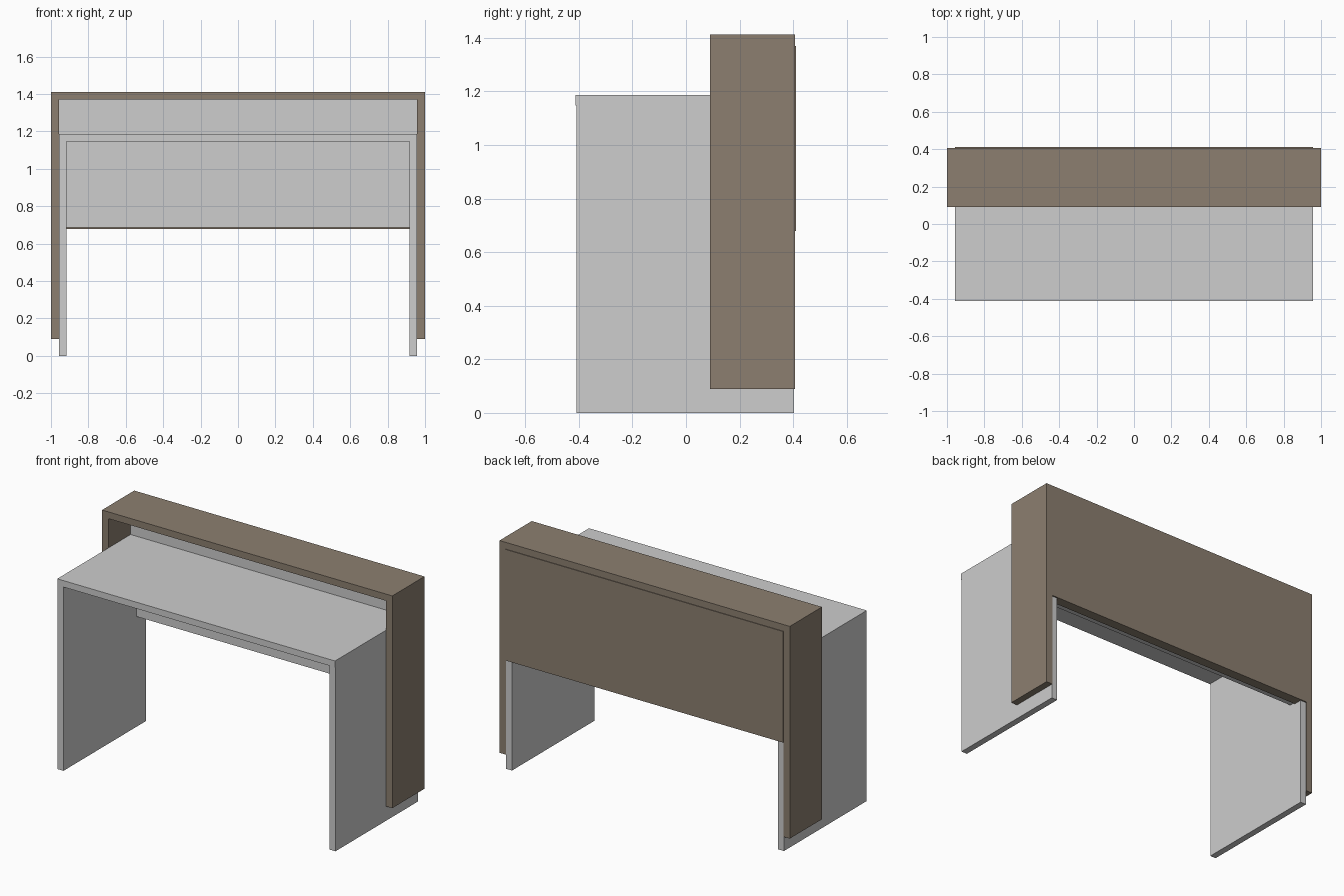
import bpy
import bmesh

if "Cube" in bpy.data.objects:
    bpy.data.objects.remove(bpy.data.objects["Cube"])


def make_material(name, rgb):
    mat = bpy.data.materials.new(name)
    mat.diffuse_color = (*rgb, 1.0)
    mat.use_nodes = True
    mat.node_tree.nodes["Principled BSDF"].inputs["Base Color"].default_value = mat.diffuse_color
    return mat


GREY = make_material("light grey laminate", (0.61, 0.61, 0.61))
BROWN = make_material("taupe brown laminate", (0.262, 0.212, 0.162))


def add_board(name, x, y, z, mat):
    """Flat board spanning the (min, max) ranges x, y and z."""
    bm = bmesh.new()
    bmesh.ops.create_cube(bm, size=1)
    for v in bm.verts:
        for i, (lo, hi) in enumerate((x, y, z)):
            v.co[i] = hi if v.co[i] > 0 else lo
    mesh = bpy.data.meshes.new(name)
    bm.to_mesh(mesh)
    bm.free()
    mesh.materials.append(mat)
    obj = bpy.data.objects.new(name, mesh)
    bpy.context.collection.objects.link(obj)
    return obj


OUTER, FRAME_IN, LEG_IN = 1.0, 0.957, 0.917

# Desk: worktop resting on two slab legs
add_board("worktop", (-FRAME_IN, FRAME_IN), (-0.412, 0.35), (1.147, 1.187), GREY)
for side, s in (("left", -1), ("right", 1)):
    leg_x = sorted((s * LEG_IN, s * FRAME_IN))
    add_board(side + "_leg", leg_x, (-0.408, 0.403), (0.0, 1.147), GREY)

# Inner grey panel behind the worktop
add_board("inner_panel", (-FRAME_IN, FRAME_IN), (0.31, 0.35), (0.687, 1.37), GREY)

# Brown back panel, standing slightly proud of the surround
add_board("back_panel", (-FRAME_IN, FRAME_IN), (0.35, 0.411), (0.678, 1.37), BROWN)

# Brown surround: one continuous upside-down U profile, extruded in depth
profile = [(-OUTER, 0.09), (-OUTER, 1.412), (OUTER, 1.412), (OUTER, 0.09),
           (FRAME_IN, 0.09), (FRAME_IN, 1.37), (-FRAME_IN, 1.37), (-FRAME_IN, 0.09)]
bm = bmesh.new()
face = bm.faces.new([bm.verts.new((x, 0.09, z)) for x, z in profile])
ext = bmesh.ops.extrude_face_region(bm, geom=[face])
for v in ext["geom"]:
    if isinstance(v, bmesh.types.BMVert):
        v.co.y = 0.407
bmesh.ops.recalc_face_normals(bm, faces=bm.faces)
mesh = bpy.data.meshes.new("surround_frame")
bm.to_mesh(mesh)
bm.free()
mesh.materials.append(BROWN)
bpy.context.collection.objects.link(bpy.data.objects.new("surround_frame", mesh))
